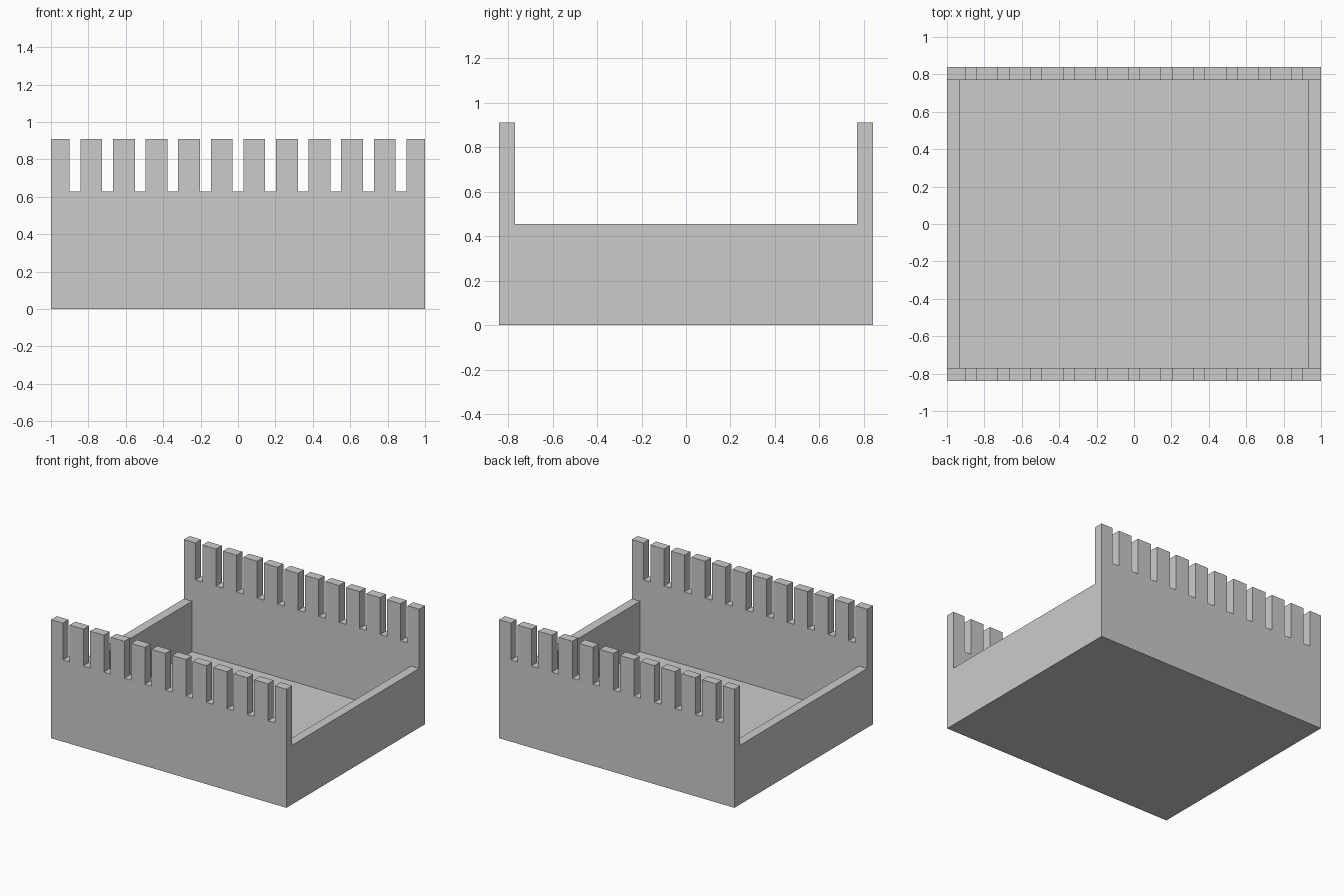
import bpy
import bmesh
from mathutils import Matrix, Vector

if "Cube" in bpy.data.objects:
    bpy.data.objects.remove(bpy.data.objects["Cube"])

HX, HY = 1.0, 0.84            # outer half sizes
WALL, FLOOR = 0.07, 0.068     # thicknesses
TOP, SIDE_TOP, SLOT_Z = 0.91, 0.455, 0.627
SLOTS, PITCH, SLOT_W = 11, 0.1743, 0.058


def boxes(name, bounds):
    """One object made of boxes given as (low corner, high corner)."""
    bm = bmesh.new()
    for lo, hi in bounds:
        lo, hi = Vector(lo), Vector(hi)
        m = Matrix.Translation((lo + hi) / 2) @ Matrix.Diagonal((*(hi - lo), 1))
        bmesh.ops.create_cube(bm, size=1, matrix=m)
    mesh = bpy.data.meshes.new(name)
    bm.to_mesh(mesh)
    bm.free()
    obj = bpy.data.objects.new(name, mesh)
    bpy.context.collection.objects.link(obj)
    return obj


def cut(target, cutter):
    mod = target.modifiers.new(cutter.name, 'BOOLEAN')
    mod.operation = 'DIFFERENCE'
    mod.solver = 'EXACT'
    mod.object = cutter
    cutter.hide_render = True
    bpy.context.view_layer.objects.active = target
    bpy.ops.object.modifier_apply(modifier=mod.name)
    bpy.data.objects.remove(cutter)


# Solid block
tray = boxes("slotted_tray", [((-HX, -HY, 0), (HX, HY, TOP))])

# Lower the two end walls
ix, iy = HX - WALL, HY - WALL
cut(tray, boxes("end_opening", [((-HX - 1, -iy, SIDE_TOP), (HX + 1, iy, TOP + 1))]))

# Hollow interior
cut(tray, boxes("cavity", [((-ix, -iy, FLOOR), (ix, iy, TOP + 1))]))

# Slots through the front and back walls
centres = [(i - (SLOTS - 1) / 2) * PITCH for i in range(SLOTS)]
cut(tray, boxes("slots", [((x - SLOT_W / 2, -HY - 1, SLOT_Z),
                           (x + SLOT_W / 2, HY + 1, TOP + 1)) for x in centres]))
